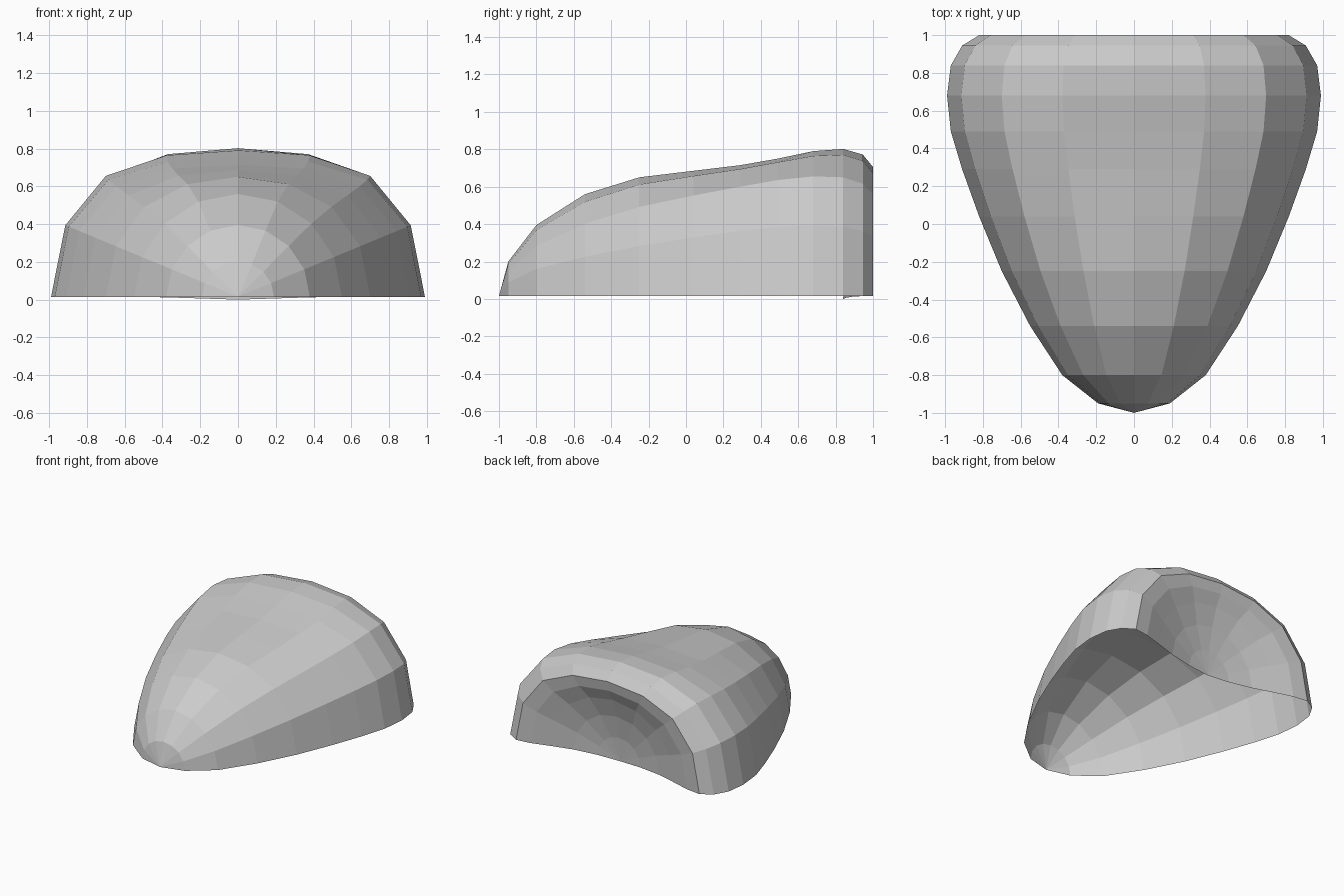
import bpy, bmesh, math

if "Cube" in bpy.data.objects:
    bpy.data.objects.remove(bpy.data.objects["Cube"])

BASE = 0.015   # height of the open bottom edge
STEPS = 8      # facets across the half arch

# rings from front tip to back dimple: (y, half width, arch height, base drop)
rings = [
    (-0.95, 0.19, 0.185, 0), (-0.80, 0.38, 0.38, 0), (-0.54, 0.55, 0.545, 0),
    (-0.25, 0.70, 0.635, 0), (0.04, 0.82, 0.67, 0), (0.29, 0.91, 0.70, 0),
    (0.49, 0.97, 0.735, 0), (0.68, 0.99, 0.775, 0), (0.84, 0.97, 0.787, 0),
    (0.945, 0.91, 0.757, 0), (1.0, 0.82, 0.69, 0), (0.985, 0.70, 0.61, 0),
    (0.94, 0.55, 0.52, 0), (0.89, 0.38, 0.37, 0.003), (0.855, 0.19, 0.19, 0.009),
]


def arch_height(t, r, h):
    """Round arch whose upper part is flattened down to height h."""
    return t * r - (r - h) * max(0.0, (t - 0.38) / 0.62) ** 2


bm = bmesh.new()
grid = []
for y, r, h, drop in rings:
    row = []
    for i in range(STEPS + 1):
        a = math.pi * i / STEPS
        z = BASE - drop + arch_height(math.sin(a), r, h)
        row.append(bm.verts.new((r * math.cos(a), y, z)))
    grid.append(row)

# shell wall
for a, b in zip(grid, grid[1:]):
    for i in range(STEPS):
        bm.faces.new((a[i], a[i + 1], b[i + 1], b[i]))

# front tip and dimple centre
tip = bm.verts.new((0, -1, BASE))
dimple = bm.verts.new((0, 0.84, 0))
for i in range(STEPS):
    bm.faces.new((tip, grid[0][i + 1], grid[0][i]))
    bm.faces.new((dimple, grid[-1][i], grid[-1][i + 1]))

# outward normals, checked on the crown of the arch
bmesh.ops.recalc_face_normals(bm, faces=bm.faces)
bm.normal_update()
crown = max(bm.faces, key=lambda f: f.calc_center_median().z)
if crown.normal.z < 0:
    bmesh.ops.reverse_faces(bm, faces=bm.faces)

mesh = bpy.data.meshes.new("rounded_shell")
bm.to_mesh(mesh)
bm.free()
shell = bpy.data.objects.new("rounded_shell", mesh)
bpy.context.collection.objects.link(shell)
